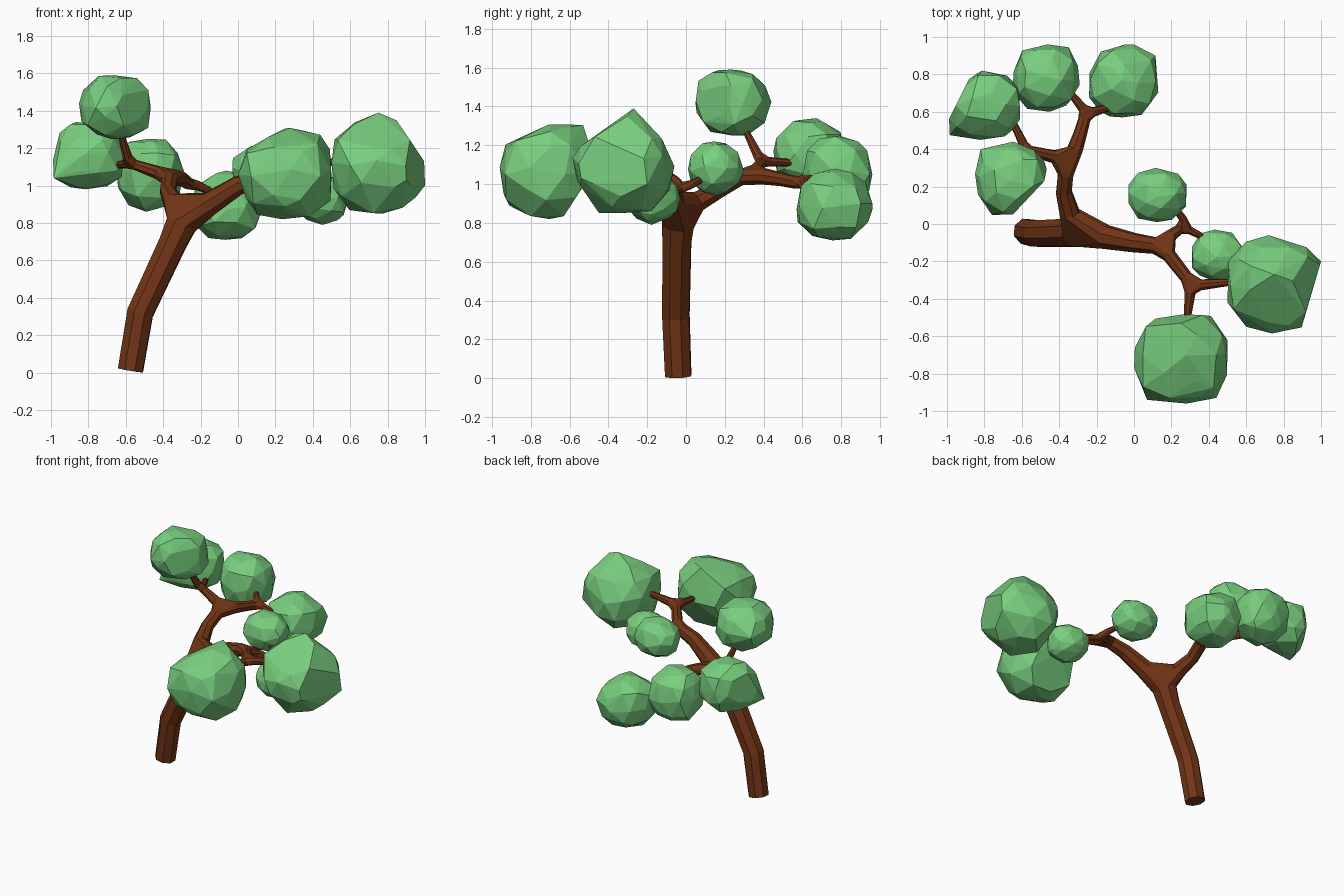
import bpy, bmesh, math, random
from mathutils import Vector

if "Cube" in bpy.data.objects:
    bpy.data.objects.remove(bpy.data.objects["Cube"])

random.seed(4)


def material(name, rgb):
    m = bpy.data.materials.new(name)
    m.diffuse_color = (*rgb, 1)
    m.use_nodes = True
    m.node_tree.nodes["Principled BSDF"].inputs["Base Color"].default_value = m.diffuse_color
    return m


BARK = material("bark", (0.17, 0.036, 0.008))
LEAF = material("leaf", (0.19, 0.62, 0.21))


def finish(bm, name, mat):
    bmesh.ops.recalc_face_normals(bm, faces=bm.faces)
    me = bpy.data.meshes.new(name)
    bm.to_mesh(me)
    bm.free()
    me.materials.append(mat)
    ob = bpy.data.objects.new(name, me)
    bpy.context.collection.objects.link(ob)
    return ob


def hull(name, points, mat):
    bm = bmesh.new()
    for p in points:
        bm.verts.new(p)
    bmesh.ops.convex_hull(bm, input=bm.verts[:])
    loose = [v for v in bm.verts if not v.link_faces]
    bmesh.ops.delete(bm, geom=loose, context='VERTS')
    return finish(bm, name, mat)


def tube(name, path, sides=8):
    """Eight-sided tapered branch through (x, y, z, radius); returns its end rings."""
    pts = [Vector(p[:3]) for p in path]
    n = len(pts)
    tans = []
    for i in range(n):
        a, b = pts[max(i - 1, 0)], pts[min(i + 1, n - 1)]
        tans.append((b - a).normalized())
    u = tans[0].cross(Vector((0.1, 1, 0.2))).normalized()
    bm = bmesh.new()
    rings = []
    for i in range(n):
        if i:
            u = tans[i - 1].rotation_difference(tans[i]) @ u
        w = tans[i].cross(u)
        ring = []
        for k in range(sides):
            a = 2 * math.pi * (k + 0.5) / sides
            ring.append(bm.verts.new(pts[i] + path[i][3] * (u * math.cos(a) + w * math.sin(a))))
        rings.append(ring)
    for r0, r1 in zip(rings, rings[1:]):
        for k in range(sides):
            j = (k + 1) % sides
            bm.faces.new((r0[k], r0[j], r1[j], r1[k]))
    bm.faces.new(rings[0][::-1])
    bm.faces.new(rings[-1])
    ends = [[v.co.copy() for v in r] for r in (rings[0], rings[-1])]
    finish(bm, name, BARK)
    return ends


# Trunk, limbs and twigs
BRANCHES = {
    "trunk": [(-.575, -.04, .012, .072), (-.523, -.052, .32, .075), (-.35, -.047, .69, .079), (-.305, -.04, .79, .088)],
    "right_limb": [(-.15, -.07, .905, .066), (0, -.1, 1.0, .053), (.11, -.115, 1.035, .046)],
    "left_limb": [(-.345, .06, .91, .056), (-.375, .17, .97, .045), (-.365, .27, 1.03, .045)],
    "left_bough": [(-.43, .36, 1.07, .036), (-.55, .39, 1.11, .028)],
    "back_bough": [(-.315, .4, 1.04, .043), (-.285, .49, 1.025, .036), (-.265, .56, 1.01, .033)],
    "inner_bough": [(.2, -.06, 1.01, .034), (.24, -.03, .985, .028)],
    "front_bough": [(.19, -.17, 1.05, .038), (.28, -.285, 1.085, .035)],
    "left_twig": [(-.59, .425, 1.115, .025), (-.65, .55, 1.11, .018)],
    "upper_twig": [(-.59, .37, 1.15, .027), (-.63, .3, 1.29, .016)],
    "back_left_twig": [(-.275, .62, 1.02, .026), (-.34, .7, 1.03, .018)],
    "back_right_twig": [(-.215, .6, 1.0, .026), (-.14, .62, .965, .018)],
    "inner_back_twig": [(.26, .03, 1.0, .022), (.21, .1, 1.035, .016)],
    "inner_right_twig": [(.3, -.035, .97, .022), (.39, -.08, .95, .016)],
    "front_twig": [(.3, -.37, 1.09, .03), (.285, -.5, 1.08, .02)],
    "right_twig": [(.36, -.325, 1.1, .03), (.53, -.31, 1.13, .018)],
}
ends = {name: tube(name, path) for name, path in BRANCHES.items()}

# Webbed forks joining the end of one branch to the starts of the next two
FORKS = [
    ("trunk", "right_limb", "left_limb"),
    ("left_limb", "left_bough", "back_bough"),
    ("left_bough", "left_twig", "upper_twig"),
    ("back_bough", "back_left_twig", "back_right_twig"),
    ("right_limb", "inner_bough", "front_bough"),
    ("inner_bough", "inner_back_twig", "inner_right_twig"),
    ("front_bough", "front_twig", "right_twig"),
]
for parent, a, b in FORKS:
    hull(parent + "_fork", ends[parent][1] + ends[a][0] + ends[b][0], BARK)


def foliage(name, lo, hi, power, corners=(), cuts=()):
    """Faceted clump fitted to a box, with flattened sides (cuts) and pulled-out corners."""
    bm = bmesh.new()
    bmesh.ops.create_icosphere(bm, subdivisions=2, radius=1)
    pts = []
    for v in bm.verts:
        d = Vector([c + random.uniform(-.13, .13) for c in v.co]).normalized()
        r = sum(abs(c) ** power for c in d) ** (-1 / power)
        pts.append(d * r * random.uniform(.96, 1.05))
    bm.free()
    for i in range(3):
        a, b = min(p[i] for p in pts), max(p[i] for p in pts)
        for p in pts:
            p[i] = lo[i] + (p[i] - a) / (b - a) * (hi[i] - lo[i])
    mid = (Vector(lo) + Vector(hi)) / 2
    for i, j, a, b in cuts:
        n = Vector((0, 0, 0))
        n[i], n[j] = b[1] - a[1], a[0] - b[0]
        n.normalize()
        o = Vector((0, 0, 0))
        o[i], o[j] = a
        if (mid - o).dot(n) > 0:
            n = -n
        for p in pts:
            p -= n * max(0, (p - o).dot(n))
    hull(name, pts + [Vector(c) for c in corners], LEAF)


# Foliage clumps: box, boxiness, corners, cuts (axis, axis, point, point)
CLUMPS = {
    "far_left": ((-1, .45, .98), (-.61, .82, 1.34), 2.3,
                 [(-.985, .475, 1.04)], [(0, 1, (-.97, .6), (-.87, .8))]),
    "upper_left": ((-.85, .04, 1.25), (-.45, .44, 1.59), 2.3,
                   [(-.82, .4, 1.42)], [(0, 1, (-.46, .25), (-.62, .08))]),
    "back_left": ((-.65, .6, .86), (-.29, .96, 1.25), 2.4, [(-.35, .945, 1.05)]),
    "back_right": ((-.24, .57, .71), (.13, .96, 1.08), 2.4, [(.115, .9, .9), (0, .96, .9)]),
    "inner_back": ((-.03, .01, .94), (.28, .3, 1.22), 2.1),
    "inner_right": ((.31, -.31, .79), (.59, -.03, 1.06), 2.1),
    "right": ((.5, -.585, .85), (1, -.06, 1.39), 2.2,
              [(.75, -.27, 1.39), (1, -.2, 1.0), (.9, -.54, 1.03)],
              [(1, 2, (-.565, 1.18), (-.27, 1.385)), (1, 2, (-.27, 1.385), (-.11, 1.22)),
               (0, 1, (1, -.2), (.9, -.54)), (0, 2, (.97, 1.17), (.84, 1.36))]),
    "front": ((0, -.96, .82), (.5, -.47, 1.31), 2.6,
              [(.25, -.53, 1.305), (.07, -.94, 1.05), (.44, -.93, 1.05), (.25, -.91, .89)],
              [(1, 2, (-.47, 1.08), (-.6, .88)), (1, 2, (-.92, 1.21), (-.7, 1.31)),
               (0, 2, (.04, 1.19), (.25, 1.31))]),
}
for name, spec in CLUMPS.items():
    foliage(name + "_foliage", *spec)
